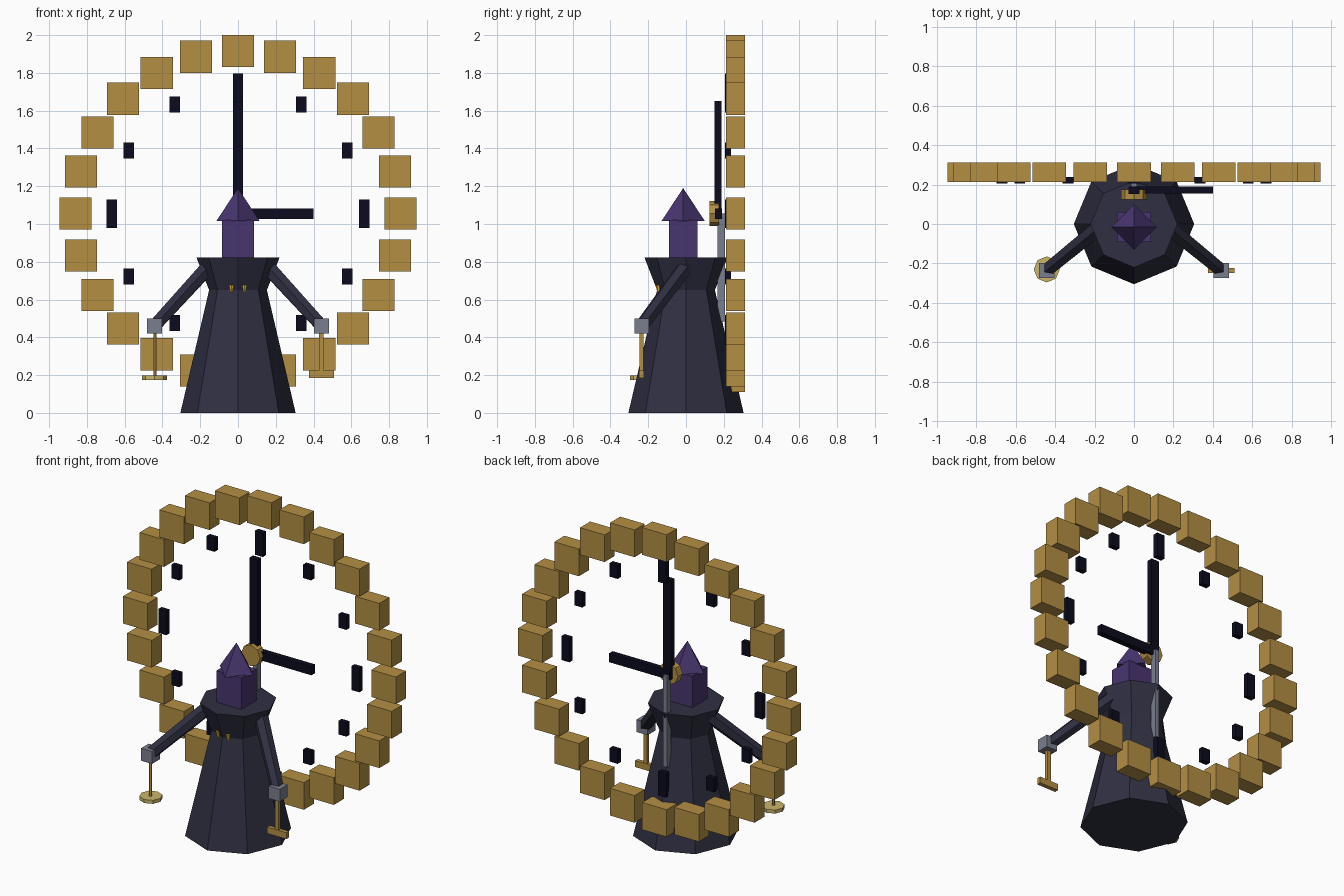
import bpy
import bmesh
import math
from mathutils import Matrix, Vector

cube = bpy.data.objects.get("Cube")
if cube:
    bpy.data.objects.remove(cube, do_unlink=True)


def material(name, rgb):
    linear = [((c / 255 + 0.055) / 1.055) ** 2.4 if c > 10 else c / 255 / 12.92 for c in rgb]
    mat = bpy.data.materials.new(name)
    mat.use_nodes = True
    mat.diffuse_color = (*linear, 1)
    mat.node_tree.nodes["Principled BSDF"].inputs["Base Color"].default_value = (*linear, 1)
    return mat


GOLD = material("aged gold", (180, 143, 68))
PALE = material("pale brass", (203, 182, 106))
BRIGHT = material("bright gold", (228, 182, 70))
ROBE = material("dark slate cloth", (47, 47, 66))
HOOD = material("deep purple", (73, 53, 112))
STEEL = material("steel grey", (122, 127, 141))
BLACK = material("midnight black", (11, 11, 30))


def finish(name, bm, mat):
    mesh = bpy.data.meshes.new(name)
    bmesh.ops.recalc_face_normals(bm, faces=bm.faces)
    bm.to_mesh(mesh)
    bm.free()
    mesh.materials.append(mat)
    obj = bpy.data.objects.new(name, mesh)
    bpy.context.collection.objects.link(obj)
    return obj


def box(name, centre, size, mat):
    bm = bmesh.new()
    bmesh.ops.create_cube(bm, size=1, matrix=Matrix.Translation(centre) @ Matrix.Diagonal((*size, 1)))
    return finish(name, bm, mat)


def rod(name, start, end, r1, r2, sides, mat):
    """Straight prism or cone between two points."""
    start, end = Vector(start), Vector(end)
    axis = end - start
    turn = axis.to_track_quat("Z", "Y").to_matrix().to_4x4()
    bm = bmesh.new()
    bmesh.ops.create_cone(bm, cap_ends=True, segments=sides, radius1=r1, radius2=r2,
                          depth=axis.length, matrix=Matrix.Translation((start + end) / 2) @ turn)
    return finish(name, bm, mat)


def lathe(name, profile, sides, mat):
    """Stack of rings from (radius, height) pairs, capped at both ends."""
    bm = bmesh.new()
    rings = []
    for r, z in profile:
        angles = [math.tau * i / sides for i in range(sides)]
        rings.append([bm.verts.new((r * math.cos(a), r * math.sin(a), z)) for a in angles])
    for low, high in zip(rings, rings[1:]):
        for i in range(sides):
            j = (i + 1) % sides
            bm.faces.new((low[i], low[j], high[j], high[i]))
    bm.faces.new(rings[0])
    bm.faces.new(rings[-1])
    return finish(name, bm, mat)


DIAL_Z = 1.055

# Clock ring of upright blocks
for i in range(24):
    a = math.tau * i / 24
    box(f"ring_block_{i + 1}", (0.86 * math.sin(a), 0.262, DIAL_Z + 0.86 * math.cos(a)),
        (0.17, 0.1, 0.17), GOLD)

# Hour markers, taller at the quarters
for i in range(12):
    a = math.tau * i / 12
    height = 0.15 if i % 3 == 0 else 0.085
    box(f"hour_marker_{i + 1}", (0.668 * math.sin(a), 0.222, DIAL_Z + 0.668 * math.cos(a)),
        (0.055, 0.032, height), BLACK)

# Clock hands and hub
box("minute_hand", (0, 0.17, DIAL_Z + 0.285), (0.055, 0.036, 0.62), BLACK)
box("hour_hand", (0.19, 0.172, DIAL_Z), (0.42, 0.036, 0.055), BLACK)
box("second_hand", (0, 0.186, DIAL_Z - 0.285), (0.028, 0.04, 0.57), STEEL)
rod("hand_hub", (0, 0.125, DIAL_Z), (0, 0.174, DIAL_Z), 0.066, 0.066, 8, GOLD)

# Robe with flared collar
lathe("robe", [(0.305, 0), (0.153, 0.65), (0.22, 0.823)], 8, ROBE)

# Head and pointed hood
box("head", (0, -0.015, 0.92), (0.172, 0.15, 0.2), HOOD)
rod("hood", (0, -0.015, 1.015), (0, -0.015, 1.19), 0.115, 0, 4, HOOD)

# Clasps, arms and hands on both sides
for side, s in (("left", 1), ("right", -1)):
    rod(f"{side}_clasp", (s * 0.035, -0.146, 0.637), (s * 0.035, -0.146, 0.678),
        0.006, 0.015, 6, BRIGHT)
    rod(f"{side}_arm", (s * 0.155, 0, 0.775), (s * 0.443, -0.235, 0.46), 0.044, 0.038, 6, ROBE)
    box(f"{side}_hand", (s * 0.442, -0.235, 0.46), (0.077, 0.077, 0.077), STEEL)

# Hammer in the left hand
box("hammer_handle", (0.44, -0.235, 0.32), (0.024, 0.022, 0.2), GOLD)
box("hammer_head", (0.442, -0.235, 0.205), (0.132, 0.026, 0.04), GOLD)

# Disc pendulum in the right hand
rod("pendulum_rod", (-0.44, -0.235, 0.19), (-0.44, -0.235, 0.43), 0.009, 0.009, 6, GOLD)
rod("pendulum_disc", (-0.442, -0.23, 0.175), (-0.442, -0.23, 0.197), 0.066, 0.066, 8, PALE)
